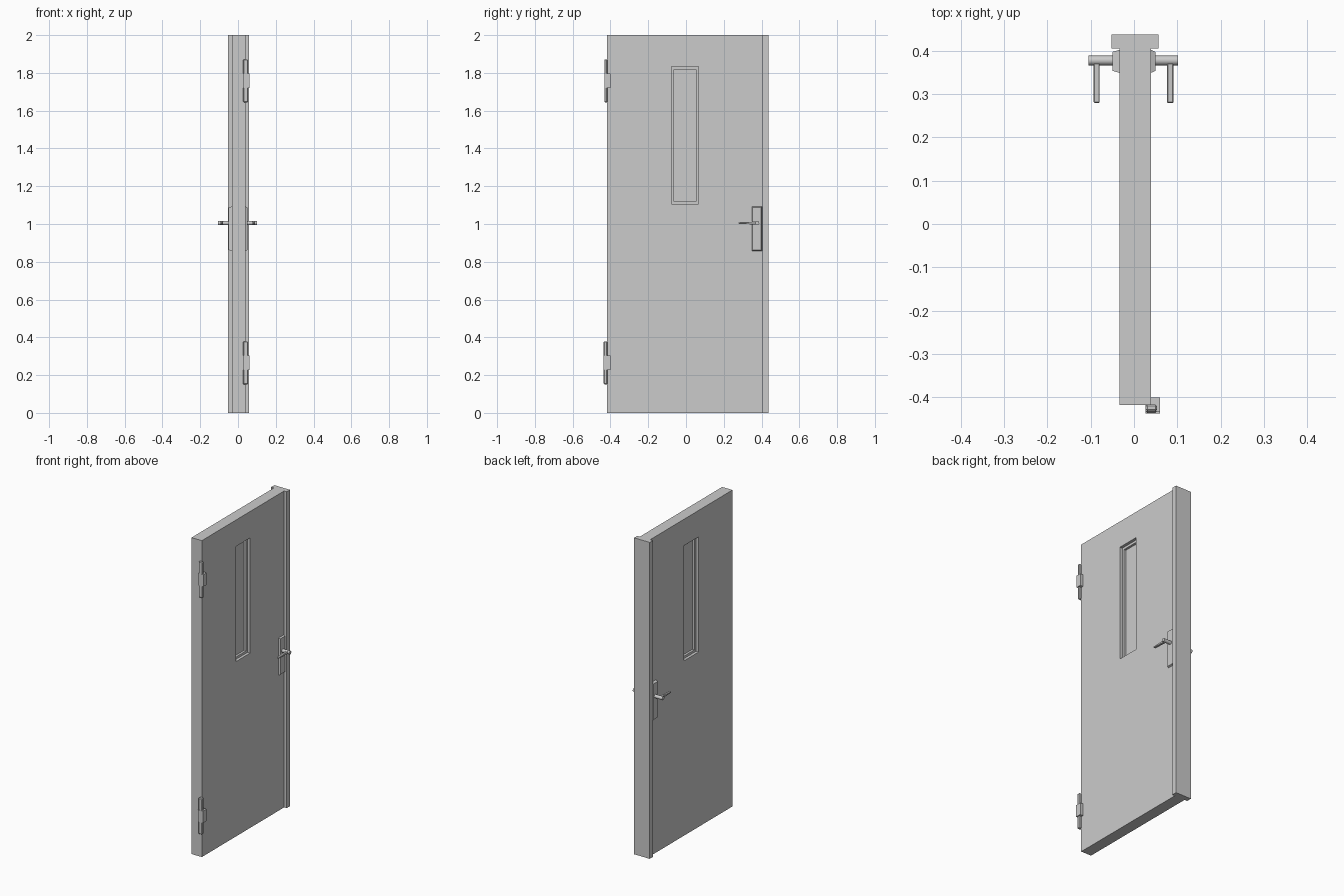
import bpy
import bmesh
from mathutils import Matrix

old = bpy.data.objects.get("Cube")
if old:
    bpy.data.objects.remove(old, do_unlink=True)

grey = bpy.data.materials.new("light_grey")
grey.use_nodes = True
colour = (0.6, 0.6, 0.6, 1)
grey.diffuse_color = colour
grey.node_tree.nodes["Principled BSDF"].inputs["Base Color"].default_value = colour


def finish(name, bm):
    bmesh.ops.recalc_face_normals(bm, faces=bm.faces)
    mesh = bpy.data.meshes.new(name)
    bm.to_mesh(mesh)
    bm.free()
    mesh.materials.append(grey)
    ob = bpy.data.objects.new(name, mesh)
    bpy.context.collection.objects.link(ob)
    return ob


def box(name, xs, ys, zs, shape=None):
    """Box between limits; shape may move each vertex."""
    bm = bmesh.new()
    bmesh.ops.create_cube(bm, size=1)
    for v in bm.verts:
        v.co = [lim[0] if c < 0 else lim[1] for c, lim in zip(v.co, (xs, ys, zs))]
        if shape:
            shape(v.co)
    return finish(name, bm)


def bevel(ob, width, segments=1):
    mod = ob.modifiers.new("soft_edges", "BEVEL")
    mod.width = width
    mod.segments = segments


# Door leaf with a stepped window recess on both sides
leaf = box("door_leaf", (-0.033, 0.039), (-0.417, 0.405), (0, 2))
mid = 0.003
outer = ((-0.078, 0.065), (1.105, 1.833))
inner = ((-0.063, 0.052), (1.12, 1.818))
for side in (-1, 1):
    for depth, (ys, zs) in ((0.018, outer), (0.004, inner)):
        xs = sorted((mid + side * depth, mid + side * 0.1))
        cutter = box("window_cutter", xs, ys, zs)
        cutter.hide_render = True
        mod = leaf.modifiers.new("window_recess", "BOOLEAN")
        mod.operation = "DIFFERENCE"
        mod.solver = "EXACT"
        mod.object = cutter
        bpy.context.view_layer.objects.active = leaf
        bpy.ops.object.modifier_apply(modifier=mod.name)
        bpy.data.objects.remove(cutter, do_unlink=True)

# Wider closing edge
box("edge_flange", (-0.052, 0.057), (0.405, 0.437), (0, 2))

# Hinges: long pin body, with a knuckle wrapped round the middle
for label, z, y in (("upper", 1.758, -0.432), ("lower", 0.265, -0.436)):
    pin = box(label + "_hinge_pin", (0.027, 0.053), (y, -0.416), (z - 0.114, z + 0.114))
    bevel(pin, 0.004)
    box(label + "_hinge_knuckle", (0.026, 0.06), (y - 0.0005, -0.415), (z - 0.038, z + 0.038))
    box(label + "_hinge_leaf", (0.039, 0.06), (-0.416, -0.4), (z - 0.038, z + 0.038))

# Handle spindle running through the door
bm = bmesh.new()
spin = Matrix.Translation((-0.002, 0.377, 1.005)) @ Matrix.Rotation(1.5708, 4, "Y")
bmesh.ops.create_cone(bm, cap_ends=True, segments=20, radius1=0.011, radius2=0.011,
                      depth=0.206, matrix=spin)
spindle = finish("handle_spindle", bm)
bpy.ops.object.select_all(action="DESELECT")
spindle.select_set(True)
bpy.context.view_layer.objects.active = spindle
bpy.ops.object.shade_smooth_by_angle()


# Back plates with sloping rims, and levers narrowing to the tip
def slope_rim(co):
    if abs(co.x - mid) > 0.04:
        co.y += 0.005 if co.y < 0.375 else -0.005
        co.z += 0.005 if co.z < 1 else -0.005


def narrow_tip(co):
    if co.y < 0.3:
        co.z = 1.005 + (co.z - 1.005) * 0.5


for label, plate_x, lever_x in (("left", (0.038, 0.049), (0.076, 0.091)),
                                ("right", (-0.049, -0.032), (-0.093, -0.079))):
    box(label + "_handle_plate", plate_x, (0.348, 0.402), (0.857, 1.093), slope_rim)
    lever = box(label + "_handle_lever", lever_x, (0.279, 0.377), (0.997, 1.013), narrow_tip)
    bevel(lever, 0.002)
